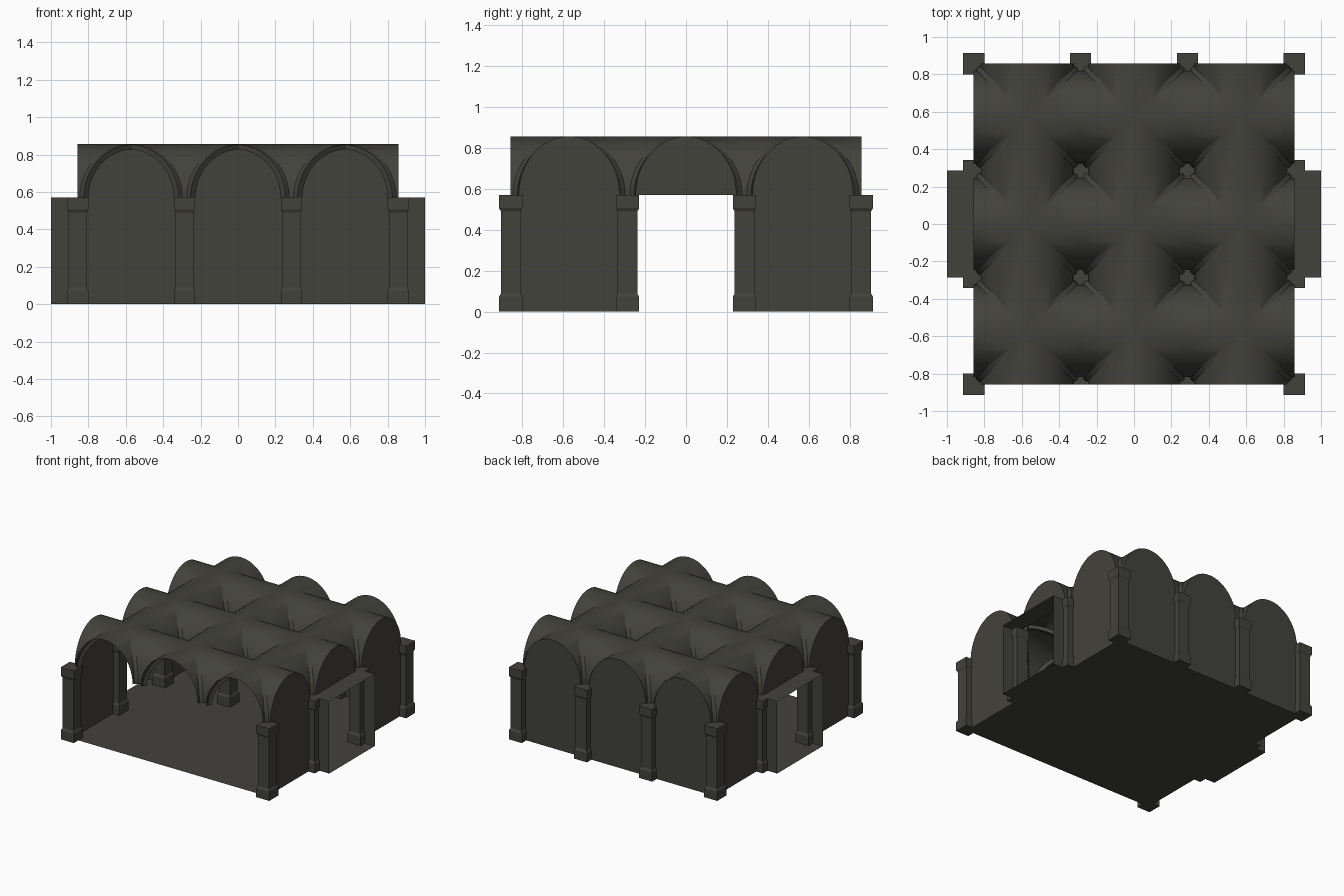
import bpy, bmesh, math

if "Cube" in bpy.data.objects:
    bpy.data.objects.remove(bpy.data.objects["Cube"])

B = 2 / 3.5          # bay size
H = B / 2            # half bay
E = 1.5 * B          # half hall width
Z = 0.571            # springing height
SPAN, RISE = 0.247, 0.286
CENTRES = [-B, 0, B]

stone = bpy.data.materials.new("dark stone")
stone.diffuse_color = (0.055, 0.054, 0.045, 1)
stone.use_nodes = True
stone.node_tree.nodes["Principled BSDF"].inputs["Base Color"].default_value = stone.diffuse_color


def make(name, bm, smooth=False, recalc=False):
    bmesh.ops.remove_doubles(bm, verts=bm.verts, dist=0.0002)
    if recalc:
        bmesh.ops.recalc_face_normals(bm, faces=bm.faces)
    me = bpy.data.meshes.new(name)
    bm.to_mesh(me)
    bm.free()
    me.materials.append(stone)
    ob = bpy.data.objects.new(name, me)
    bpy.context.collection.objects.link(ob)
    if smooth:
        bpy.ops.object.select_all(action='DESELECT')
        ob.select_set(True)
        bpy.context.view_layer.objects.active = ob
        bpy.ops.object.shade_smooth_by_angle(angle=math.radians(30))
    return ob


def face(bm, pts):
    return bm.faces.new([bm.verts.new(p) for p in pts])


def arc(n, span, rise):
    """Half-ellipse points (offset, height) from left to right."""
    return [(-span * math.cos(math.pi * i / n), rise * math.sin(math.pi * i / n))
            for i in range(n + 1)]


def turn(x, y, k):
    for _ in range(k):
        x, y = -y, x
    return x, y


# Floor with a step out through each side doorway
bm = bmesh.new()
face(bm, [(-E, -E, 0), (E, -E, 0), (E, -H, 0), (1, -H, 0), (1, H, 0), (E, H, 0),
          (E, E, 0), (-E, E, 0), (-E, H, 0), (-1, H, 0), (-1, -H, 0), (-E, -H, 0)])
make("floor", bm)

# Groin vaults: four barrel segments per bay
bm = bmesh.new()
curve = arc(24, SPAN, RISE)
for cx in CENTRES:
    for cy in CENTRES:
        for k in range(4):
            for (u0, z0), (u1, z1) in zip(curve, curve[1:]):
                quad = [(u0, abs(u0), z0), (u1, abs(u1), z1), (u1, H, z1), (u0, H, z0)]
                pts = []
                for u, v, z in quad:
                    x, y = turn(u, v, k)
                    pts.append((cx + x, cy + y, Z + z))
                face(bm, pts)
make("vaults", bm, smooth=True)

# Diagonal ribs under and slightly proud of the groins
bm = bmesh.new()
outer, inner = arc(24, 0.264, 0.283), arc(24, 0.237, 0.256)
w = 0.010
for cx in CENTRES:
    for cy in CENTRES:
        for s in (1, -1):
            rings = []
            for (a, za), (b, zb) in zip(outer, inner):
                ring = []
                for u, z, d in ((a, za, w), (a, za, -w), (b, zb, -w), (b, zb, w)):
                    ring.append(bm.verts.new((cx + u + d, cy + s * (u - d), Z + z)))
                rings.append(ring)
            for r0, r1 in zip(rings, rings[1:]):
                for i in range(4):
                    j = (i + 1) % 4
                    bm.faces.new((r0[i], r0[j], r1[j], r1[i]))
            bm.faces.new(rings[0])
            bm.faces.new(rings[-1])
bmesh.ops.recalc_face_normals(bm, faces=bm.faces)
make("ribs", bm, smooth=True)


# Walls: arched panels, with only the arch head above side doorways
def wall(name, place, door):
    bm = bmesh.new()
    for c in CENTRES:
        head = [(c + u, Z + z) for u, z in arc(24, SPAN, RISE)]
        outline = head if door and c == 0 else \
            [(c - H, 0), (c - H, Z)] + head + [(c + H, Z), (c + H, 0)]
        face(bm, [place(t, z) for t, z in outline])
    make(name, bm)


wall("back_wall", lambda t, z: (-t, E, z), False)
wall("right_wall", lambda t, z: (E, t, z), True)
wall("left_wall", lambda t, z: (-E, -t, z), True)

# Doorway passages: two cheeks and a flat roof on each side
for side, name in ((1, "right_passage"), (-1, "left_passage")):
    bm = bmesh.new()
    a, b = side * E, side
    for y in (-H, H):
        face(bm, [(a, y, 0), (b, y, 0), (b, y, Z), (a, y, Z)])
    face(bm, [(a, -H, Z), (b, -H, Z), (b, H, Z), (a, H, Z)])
    make(name, bm)


# Square columns with chamfered base and capital
PROFILE = [(0.057, 0), (0.057, 0.073), (0.048, 0.088),
           (0.048, 0.49), (0.057, 0.507), (0.057, Z)]


def column(name, cx, cy):
    bm = bmesh.new()
    rings = [[bm.verts.new((cx + sx * r, cy + sy * r, z))
              for sx, sy in ((-1, -1), (1, -1), (1, 1), (-1, 1))] for r, z in PROFILE]
    for r0, r1 in zip(rings, rings[1:]):
        for i in range(4):
            j = (i + 1) % 4
            bm.faces.new((r0[i], r0[j], r1[j], r1[i]))
    bm.faces.new(rings[0][::-1])
    bm.faces.new(rings[-1])
    make(name, bm)


for s, side in ((-1, "left"), (1, "right")):
    for i, y in enumerate((-E, -H, H, E)):
        column(f"{side}_column_{i + 1}", s * E, y)
    column(f"{side}_back_column", s * H, E)
    column(f"{side}_inner_column", s * H, H)
